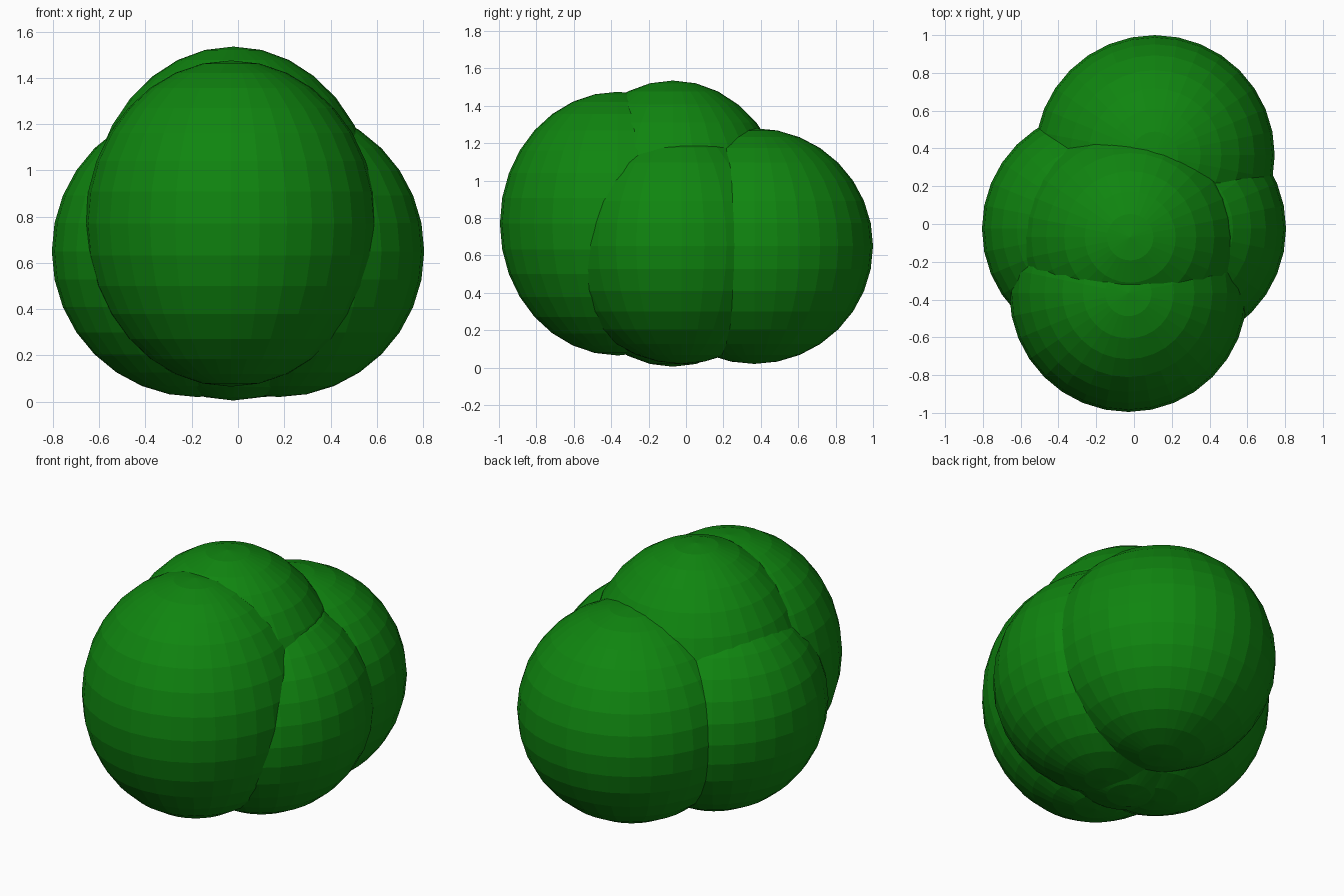
import bpy

cube = bpy.data.objects.get("Cube")
if cube:
    bpy.data.objects.remove(cube, do_unlink=True)

# Leaf colour
leaf = bpy.data.materials.new("leaf_green")
leaf.use_nodes = True
colour = (0.005, 0.235, 0.005, 1)
leaf.diffuse_color = colour
leaf.node_tree.nodes["Principled BSDF"].inputs["Base Color"].default_value = colour


def clump(name, centre, radii):
    """Flat-shaded ellipsoid of foliage."""
    bpy.ops.mesh.primitive_uv_sphere_add(segments=32, ring_count=16, radius=1, location=centre)
    ob = bpy.context.object
    ob.name = name
    ob.scale = radii
    bpy.ops.object.transform_apply(location=False, rotation=False, scale=True)
    ob.data.materials.append(leaf)
    bpy.ops.object.shade_flat()


# Overlapping clumps of the bush
R = 0.63
clump("crown_clump", (-0.02, -0.07, 0.77), (R, R, 0.765))
clump("front_clump", (-0.03, -0.365, 0.77), (R, R, 0.705))
clump("back_clump", (0.11, 0.365, 0.65), (0.635, 0.635, R))
for side, sign in (("left", 1), ("right", -1)):
    clump(side + "_clump", (sign * 0.175, -0.025, 0.65), (R, R, R))
